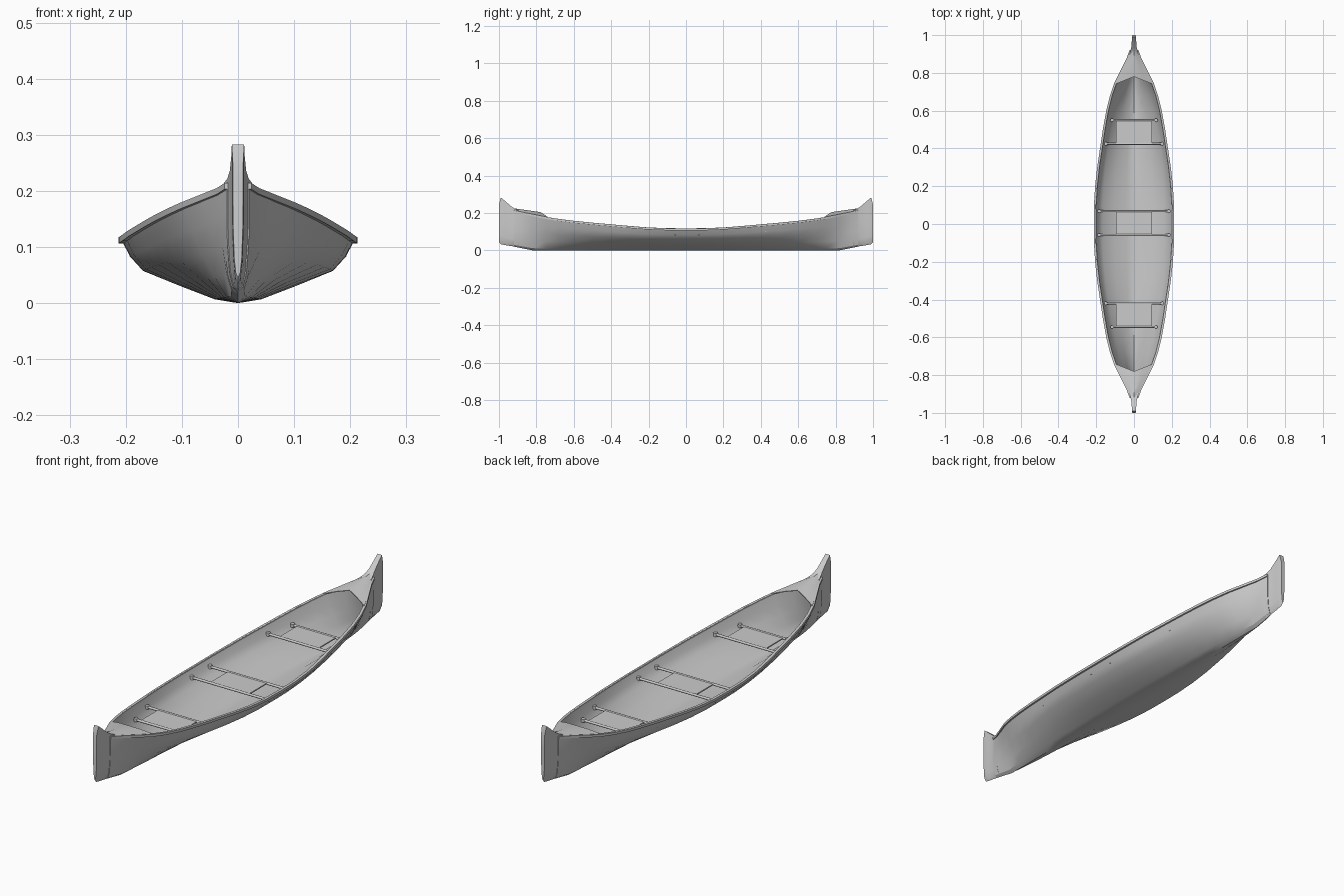
import bpy, math

if "Cube" in bpy.data.objects:
    bpy.data.objects.remove(bpy.data.objects["Cube"])

# station table: |y|, half beam, keel z, sheer z
ST = [(0, .209, 0, .115), (.1, .208, 0, .116), (.2, .202, 0, .12), (.3, .191, 0, .128),
      (.4, .176, 0, .137), (.5, .161, 0, .146), (.6, .143, 0, .156), (.68, .123, 0, .166),
      (.75, .099, 0, .177), (.82, .064, 0, .191), (.88, .034, .012, .203), (.92, .02, .02, .212)]
# normalised half sections: midship, forward flare, stem
MID = [(0, 0), (.2, .06), (.5, .27), (.81, .5), (.92, .72), (1, 1)]
VEE = [(0, 0), (.2, .06), (.4, .26), (.62, .5), (.83, .75), (1, 1)]
POST = [(0, 0), (.45, .05), (.75, .18), (.95, .45), (1, .72), (1, 1)]


def station(y):
    a = abs(y)
    for p, q in zip(ST, ST[1:]):
        if a <= q[0] + 1e-6:
            t = (a - p[0]) / (q[0] - p[0])
            return [u + (v - u) * t for u, v in zip(p, q)][1:]
    return ST[-1][1:]


def mix(a, b, t):
    return [(p[0] + (q[0] - p[0]) * t, p[1] + (q[1] - p[1]) * t) for p, q in zip(a, b)]


def section(y, w, z0, z1, shape):
    half = [(w * u, y, z0 + (z1 - z0) * v) for u, v in shape]
    return [(-x, yy, z) for x, yy, z in reversed(half[1:])] + half


def loft(name, rows, closed=False, cap=False, thick=0, angle=30):
    n = len(rows[0])
    verts = [p for r in rows for p in r]
    faces = []
    for i in range(len(rows) - 1):
        for j in range(n if closed else n - 1):
            k = (j + 1) % n
            faces.append((i * n + j, i * n + k, (i + 1) * n + k, (i + 1) * n + j))
    if cap:
        faces += [tuple(range(n)), tuple(range(len(verts) - 1, len(verts) - 1 - n, -1))]
    me = bpy.data.meshes.new(name)
    me.from_pydata(verts, [], faces)
    ob = bpy.data.objects.new(name, me)
    bpy.context.collection.objects.link(ob)
    bpy.ops.object.select_all(action='DESELECT')
    ob.select_set(True)
    bpy.context.view_layer.objects.active = ob
    if cap:
        bpy.ops.object.mode_set(mode='EDIT')
        bpy.ops.mesh.select_all(action='SELECT')
        bpy.ops.mesh.normals_make_consistent(inside=False)
        bpy.ops.object.mode_set(mode='OBJECT')
    if thick:
        m = ob.modifiers.new("thickness", 'SOLIDIFY')
        m.thickness, m.offset = thick, 1
        bpy.ops.object.modifier_apply(modifier=m.name)
    bpy.ops.object.shade_smooth_by_angle(angle=math.radians(angle))
    return ob


# hull shell
ys = [-s[0] for s in ST[:0:-1]] + [s[0] for s in ST]
rows = []
for y in ys:
    a = abs(y)
    if a < .82:
        shape = mix(MID, VEE, max(0, (a - .35) / .47) ** 1.5)
    else:
        shape = mix(VEE, POST, (a - .82) / .1)
    rows.append(section(y, *station(y), shape))
loft("hull", rows, thick=.006)

# gunwale strips along both edges
for s, side in ((-1, "left"), (1, "right")):
    rows = []
    for y in ys:
        w, _, z = station(y)
        a, b = s * (w - .008), s * (w + .004)
        rows.append([(a, y, z - .009), (b, y, z - .009), (b, y, z + .002), (a, y, z + .002)])
    loft(side + "_gunwale", rows, closed=True, cap=True)

for s, end in ((-1, "front"), (1, "back")):
    # raised stem at each end: |y|, half width, bottom, top
    stem = [(.895, .025, .015, .214), (.915, .019, .02, .222), (.935, .0145, .023, .236),
            (.965, .012, .028, .262), (.99, .011, .033, .283), (1, .009, .045, .245)]
    loft(end + "_stem", [section(s * y, w, a, b, POST) for y, w, a, b in stem],
         closed=True, cap=True)

    # crowned deck plate
    rows = []
    for i in range(7):
        t = i / 6
        ye, yc = .74 + .18 * t, .78 + .14 * t
        w, _, z = station(ye)
        w -= .003
        top = .202 + .02 * t
        ym = (ye + yc) / 2
        mid = z + (top - z) * .58
        rows.append([(-w, s * ye, z), (-w / 2, s * ym, mid), (0, s * yc, top),
                     (w / 2, s * ym, mid), (w, s * ye, z)])
    if s < 0:
        rows.reverse()
    loft(end + "_deck", rows, thick=.003)


def cylinder(name, r, length, loc, axis):
    rot = (0, math.pi / 2, 0) if axis == 'X' else (0, 0, 0)
    bpy.ops.mesh.primitive_cylinder_add(vertices=12, radius=r, depth=length,
                                        location=loc, rotation=rot)
    bpy.context.object.name = name
    bpy.ops.object.shade_smooth_by_angle(angle=math.radians(40))


# seats: two cross rails with end bolts and a thin panel between
for name, y0, y1, l0, l1, z in (("front_seat", -.545, -.42, .125, .158, .107),
                                ("middle_seat", -.058, .068, .192, .192, .09),
                                ("back_seat", .425, .55, .158, .125, .107)):
    for y, half in ((y0, l0), (y1, l1)):
        cylinder(name + "_rail", .0055, half * 2, (0, y, z), 'X')
        for sx in (-1, 1):
            cylinder(name + "_bolt", .009, .014, (sx * (half - .008), y, z), 'Z')
    bpy.ops.mesh.primitive_cube_add(size=1, location=(0, (y0 + y1) / 2, z))
    panel = bpy.context.object
    panel.name = name + "_panel"
    panel.scale = (.19, y1 - y0, .005)
